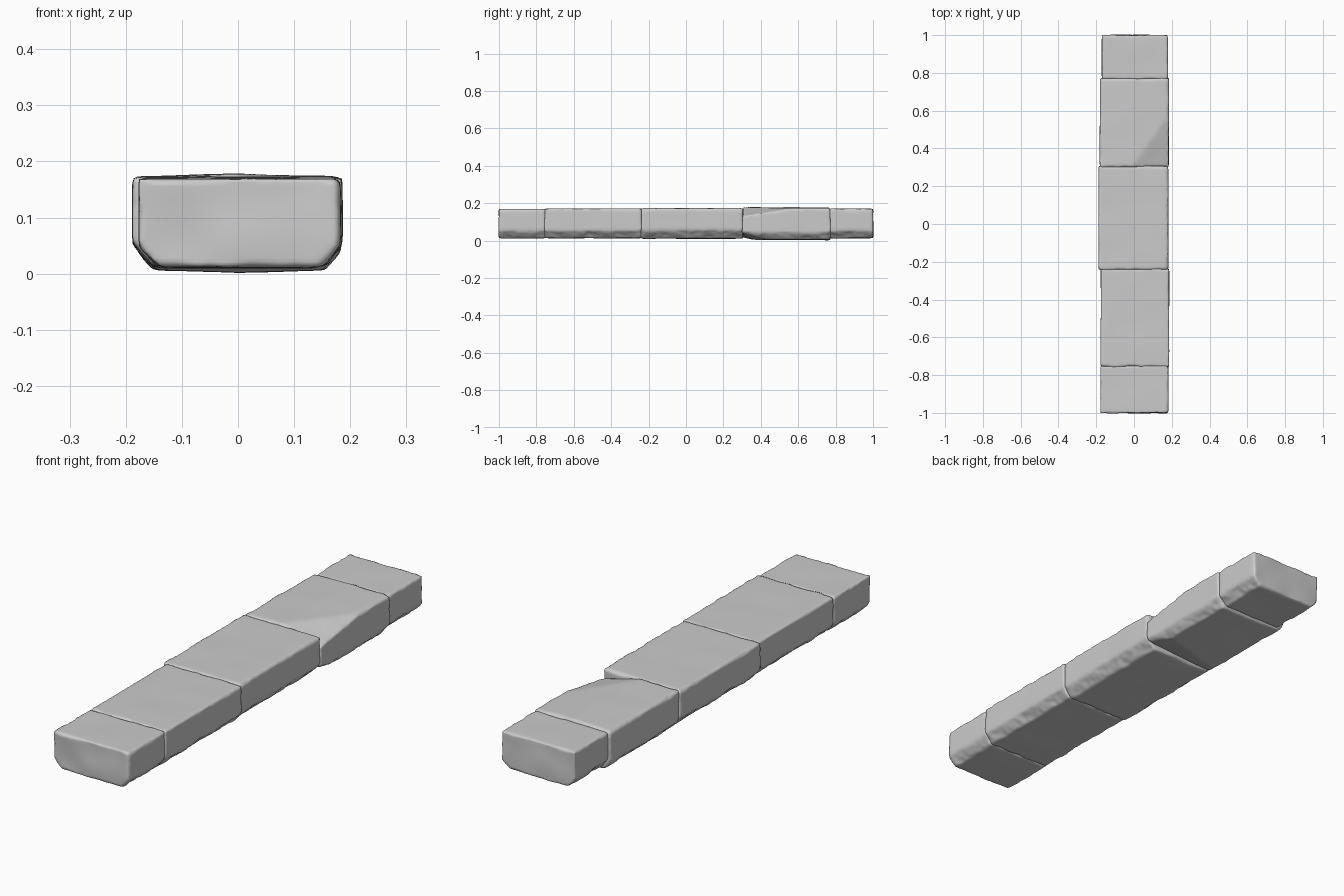
import bpy
import bmesh
from mathutils import Vector, noise, geometry

cube = bpy.data.objects.get("Cube")
if cube:
    bpy.data.objects.remove(cube, do_unlink=True)

# Plain stone colour
stone = bpy.data.materials.new("grey_stone")
stone.use_nodes = True
stone.diffuse_color = (0.6, 0.6, 0.6, 1)
bsdf = next(n for n in stone.node_tree.nodes if n.type == 'BSDF_PRINCIPLED')
bsdf.inputs["Base Color"].default_value = (0.6, 0.6, 0.6, 1)
bsdf.inputs["Roughness"].default_value = 0.9


def slice_off(bm, centre, points):
    """Cut the block along the plane of three points, keeping the centre side."""
    a, b, c = map(Vector, points)
    normal = geometry.normal(a, b, c)
    if normal.dot(centre - a) > 0:
        normal.negate()
    bmesh.ops.bisect_plane(bm, geom=bm.verts[:] + bm.edges[:] + bm.faces[:],
                           plane_co=a, plane_no=normal, clear_outer=True)
    bmesh.ops.holes_fill(bm, edges=[e for e in bm.edges if e.is_boundary])


def stone_block(name, low, high, chamfer=0.04, crown=0.0, chips=()):
    """A worn block: box, sliced lower edges, chips, softening, rough edges."""
    low, high = Vector(low), Vector(high)
    centre, size = (low + high) / 2, high - low
    bm = bmesh.new()
    bmesh.ops.create_cube(bm, size=1)
    for v in bm.verts:
        v.co = centre + v.co * size
    for x, inward in ((low.x, 1), (high.x, -1)):
        edge = x + inward * chamfer * 0.9
        slice_off(bm, centre, ((x, low.y, low.z + chamfer), (x, high.y, low.z + chamfer),
                               (edge, low.y, low.z)))
    for chip in chips:
        slice_off(bm, centre, chip)
    bmesh.ops.recalc_face_normals(bm, faces=bm.faces[:])
    mesh = bpy.data.meshes.new(name)
    bm.to_mesh(mesh)
    bm.free()
    obj = bpy.data.objects.new(name, mesh)
    bpy.context.collection.objects.link(obj)

    # Even skin with softened corners
    remesh = obj.modifiers.new("skin", 'REMESH')
    remesh.mode = 'VOXEL'
    remesh.voxel_size = 0.008
    soften = obj.modifiers.new("soften", 'SMOOTH')
    soften.factor = 0.5
    soften.iterations = 7
    graph = bpy.context.evaluated_depsgraph_get()
    skin = bpy.data.meshes.new_from_object(obj.evaluated_get(graph))
    obj.modifiers.clear()
    obj.data = skin
    bpy.data.meshes.remove(mesh)
    skin.name = name

    # Gentle waves on the faces, deeper wear along the edges
    normals = [v.normal.copy() for v in skin.vertices]
    for v, n in zip(skin.vertices, normals):
        p = v.co.copy()
        edge = min(1, 3 * (1 - max(abs(n.x), abs(n.y), abs(n.z))))
        wave = 0.0018 * noise.noise(p * 7)
        wear = edge * (0.007 * noise.noise(p * 16) + 0.004 * noise.noise(p * 38))
        v.co += n * (wave + min(wear, 0.002))
        side = (p.z - centre.z) / (size.z / 2)
        v.co.z += crown * side * max(0, 1 - abs(p.x) / 0.18)
        # Uneven joints across the ends
        v.co.y += 0.004 * noise.noise(Vector((p.x * 9, round(p.y), p.z * 9))) * abs(n.y)

    skin.materials.clear()
    skin.materials.append(stone)
    for poly in skin.polygons:
        poly.use_smooth = True
        poly.material_index = 0
    return obj


# Row of five blocks from front to back
stone_block("front_end_block", (-0.177, -1.0, 0.011), (0.183, -0.75, 0.169))
stone_block("front_long_block", (-0.176, -0.756, 0.012), (0.186, -0.237, 0.171))
stone_block("middle_block", (-0.188, -0.243, 0.01), (0.182, 0.306, 0.173), 0.045)
stone_block("chipped_block", (-0.181, 0.3, 0.007), (0.184, 0.773, 0.173), 0.035, 0.005,
            chips=(((0.184, 0.3, 0.13), (0.184, 0.58, 0.173), (-0.01, 0.3, 0.173)),
                   ((0.184, 0.3, 0.04), (0.184, 0.44, 0.007), (-0.18, 0.3, 0.016))))
stone_block("back_end_block", (-0.171, 0.767, 0.012), (0.18, 1.0, 0.17))
